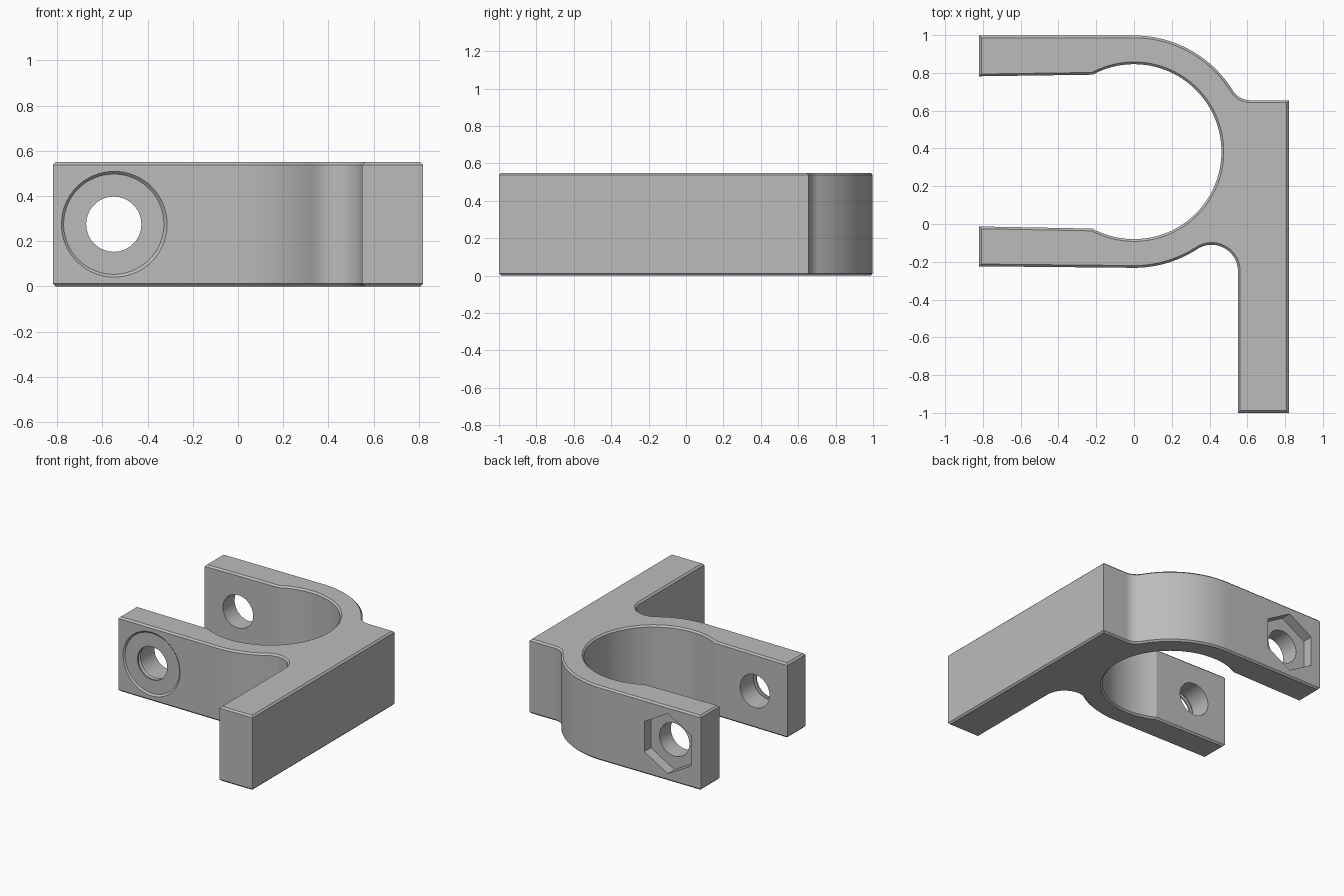
import bpy, bmesh, math
from mathutils import Matrix, Vector

cube = bpy.data.objects.get("Cube")
if cube:
    bpy.data.objects.remove(cube, do_unlink=True)

H = 0.55            # bracket height
MID = H / 2         # hole height
CH = 0.012          # edge chamfer
CY = 0.383          # ring centre on y
R_OUT, R_IN = 0.615, 0.463
BORE = 0.122
HOLE_X = -0.55

grey = bpy.data.materials.new("plain grey")
grey.use_nodes = True
grey.diffuse_color = (0.5, 0.5, 0.5, 1)
grey.node_tree.nodes["Principled BSDF"].inputs["Base Color"].default_value = (0.5, 0.5, 0.5, 1)


def arc(cx, cy, r, a0, a1, n):
    """Points along an arc between two angles."""
    angles = [a0 + (a1 - a0) * i / n for i in range(n + 1)]
    return [(cx + r * math.cos(a), cy + r * math.sin(a)) for a in angles]


def make_object(name, bm):
    bmesh.ops.recalc_face_normals(bm, faces=bm.faces)
    mesh = bpy.data.meshes.new(name)
    bm.to_mesh(mesh)
    bm.free()
    mesh.materials.append(grey)
    ob = bpy.data.objects.new(name, mesh)
    bpy.context.collection.objects.link(ob)
    return ob


# Bracket outline: two clamp arms, ring and mounting plate with fillets
f1, f2 = 0.11, 0.139
plate_top, plate_in, side = 0.655, 0.55, 0.82
c1y = plate_top + f1
c1x = math.sqrt((R_OUT + f1) ** 2 - (c1y - CY) ** 2)
c2x = plate_in - f2
c2y = CY - math.sqrt((R_OUT + f2) ** 2 - c2x ** 2)
a1 = math.atan2(c1y - CY, c1x)
a2 = math.atan2(c2y - CY, c2x)
mouth = math.acos(-0.22 / R_IN)

outline = [(-side, 0.998)]
outline += arc(0, CY, R_OUT, math.pi / 2, a1, 24)
outline += arc(c1x, c1y, f1, a1 - math.pi, -math.pi / 2, 12)[1:]
outline += [(side, plate_top), (side, -1), (plate_in, -1)]
outline += arc(c2x, c2y, f2, 0, a2 + math.pi, 20)
outline += arc(0, CY, R_OUT, a2, -math.pi / 2, 16)[1:]
outline += [(-side, -0.224), (-side, -0.013)]
outline += arc(0, CY, R_IN, -mouth, mouth, 80)
outline += [(-side, 0.782)]

bm = bmesh.new()
base = bm.faces.new([bm.verts.new((x, y, 0)) for x, y in outline])
top = bmesh.ops.extrude_face_region(bm, geom=[base])["geom"]
bmesh.ops.translate(bm, vec=(0, 0, H), verts=[g for g in top if isinstance(g, bmesh.types.BMVert)])
bmesh.ops.recalc_face_normals(bm, faces=bm.faces)
rims = [e for e in bm.edges if abs(e.verts[0].co.z - e.verts[1].co.z) < 1e-5]
bmesh.ops.bevel(bm, geom=rims, offset=CH, segments=1, affect='EDGES')
bracket = make_object("clamp_bracket", bm)


def cut(start, end, r1, r2=None, sides=64, turn=0):
    """Drill a round or six-sided pocket from start to end."""
    start, end = Vector(start), Vector(end)
    axis = end - start
    bm = bmesh.new()
    bmesh.ops.create_cone(bm, cap_ends=True, segments=sides, radius1=r1,
                          radius2=r1 if r2 is None else r2, depth=axis.length)
    # local z goes along the drilling axis; local x stays horizontal
    z = axis.normalized()
    x = Vector((0, 0, 1)).cross(z)
    frame = Matrix((x, z.cross(x), z)).transposed().to_4x4()
    bm.transform(Matrix.Translation((start + end) / 2) @ frame @ Matrix.Rotation(turn, 4, 'Z'))
    cutter = make_object("cutter", bm)
    cutter.hide_render = True
    mod = bracket.modifiers.new("cut", 'BOOLEAN')
    mod.operation, mod.solver, mod.object = 'DIFFERENCE', 'EXACT', cutter
    bpy.context.view_layer.objects.active = bracket
    bpy.ops.object.modifier_apply(modifier=mod.name)
    bpy.data.objects.remove(cutter, do_unlink=True)


def at(y):
    return (HOLE_X, y, MID)


# Front arm: round recess with chamfered rims, then the bolt hole through both arms
front = -0.2265
floor = front + 0.035
cut(at(front - 0.1), at(floor), 0.222)
cut(at(front - CH), at(front + CH), 0.222 + 2 * CH, 0.222)
cut(at(floor - CH), at(floor + CH), BORE + 2 * CH, BORE)
cut(at(-0.5), at(1.3), BORE)

# Back arm: nut pocket with corners pointing sideways
cut(at(1.2), at(0.92), 0.222, sides=6, turn=math.pi / 2 + math.pi / 6 * 3)

# Mounting plate: two screw holes with nut pockets, corners pointing up
for y, mouth_x in ((-0.72, 0.4), (0.37, 0.2)):
    cut((mouth_x, y, MID), (1, y, MID), BORE)
    cut((mouth_x, y, MID), (0.71, y, MID), 0.235, sides=6, turn=math.pi / 2)

bpy.ops.object.select_all(action='DESELECT')
bracket.select_set(True)
bpy.context.view_layer.objects.active = bracket
bpy.ops.object.shade_smooth_by_angle(angle=math.radians(25))
